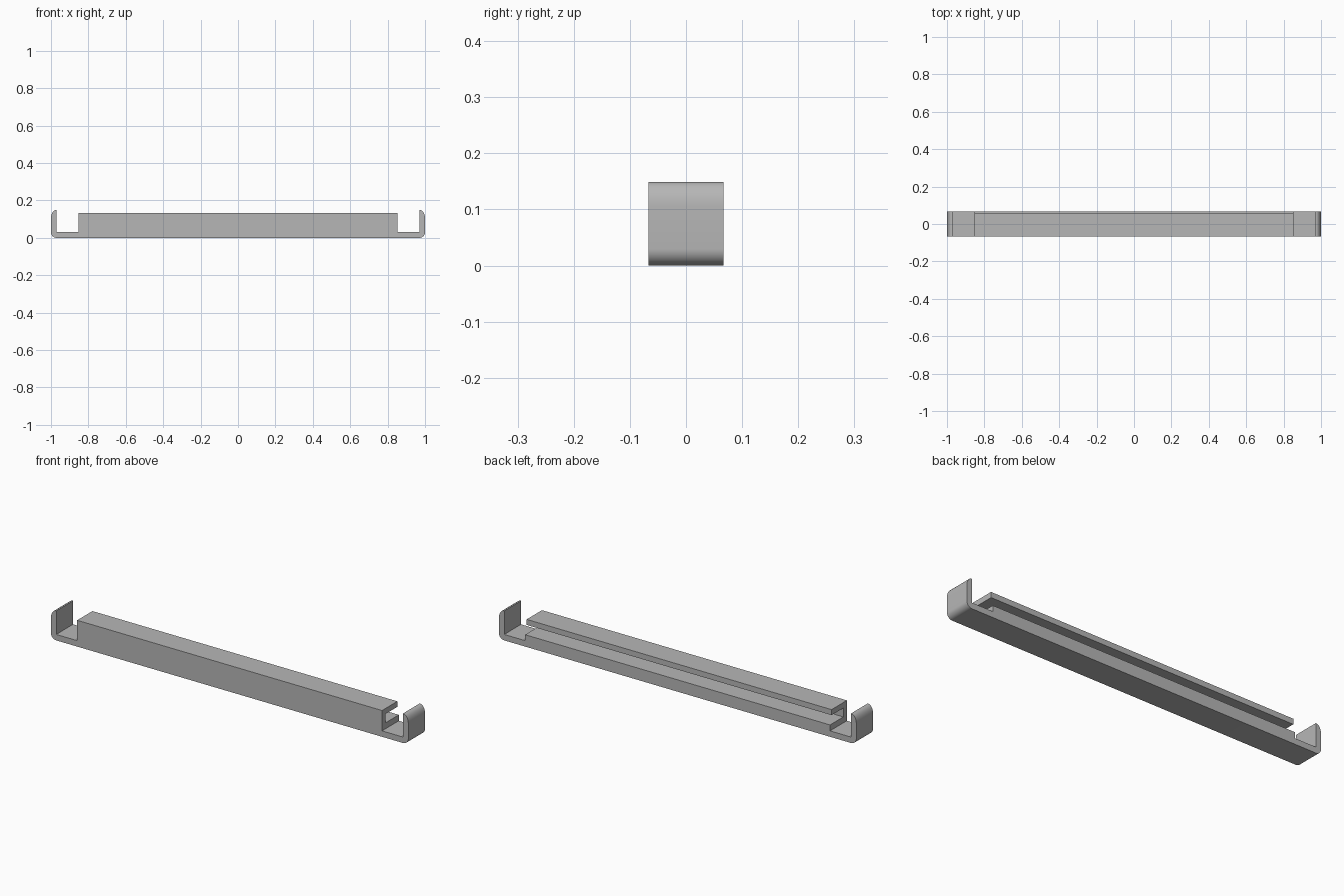
import bpy, bmesh
from math import sin, cos, pi
from mathutils import Vector

cube = bpy.data.objects.get("Cube")
if cube:
    bpy.data.objects.remove(cube, do_unlink=True)

HALF_W = 0.067      # half depth
BASE = 0.03         # thickness of base and end tabs
TAB_TOP = 0.149
BAR = 0.853         # half length of the channel
BAR_TOP = 0.133

grey = bpy.data.materials.new("satin grey")
grey.use_nodes = True
colour = (0.47, 0.47, 0.47, 1)
grey.diffuse_color = colour
grey.node_tree.nodes["Principled BSDF"].inputs["Base Color"].default_value = colour


def arc(cx, cz, rx, rz, start, end, steps=10):
    """Points on an elliptical arc, angles in quarter turns."""
    angles = [(start + (end - start) * i / steps) * pi / 2 for i in range(steps + 1)]
    return [(cx + rx * cos(a), cz + rz * sin(a)) for a in angles]


def extrude_profile(name, points, offset):
    """Close a profile into a face and extrude it into a solid."""
    bm = bmesh.new()
    face = bm.faces.new([bm.verts.new(p) for p in points])
    result = bmesh.ops.extrude_face_region(bm, geom=[face])
    moved = [g for g in result["geom"] if isinstance(g, bmesh.types.BMVert)]
    bmesh.ops.translate(bm, verts=moved, vec=Vector(offset))
    bmesh.ops.recalc_face_normals(bm, faces=bm.faces[:])
    mesh = bpy.data.meshes.new(name)
    bm.to_mesh(mesh)
    bm.free()
    mesh.materials.append(grey)
    obj = bpy.data.objects.new(name, mesh)
    bpy.context.collection.objects.link(obj)
    bpy.ops.object.select_all(action='DESELECT')
    obj.select_set(True)
    bpy.context.view_layer.objects.active = obj
    bpy.ops.object.shade_smooth_by_angle(angle=pi / 6)
    return obj


# Base strip with an upturned, rounded tab at each end
right = arc(1 - BASE, BASE, BASE, BASE, -1, 0)
right += arc(0.973, TAB_TOP - 0.045, 0.027, 0.045, 0, 1)
right += [(1 - BASE, TAB_TOP), (1 - BASE, BASE)]
left = [(-x, z) for x, z in reversed(right)]
extrude_profile("base_with_end_tabs",
                [(x, -HALF_W, z) for x, z in right + left],
                (0, 2 * HALF_W, 0))

# Channel open to the back, with a shorter top flange
wall_in = -HALF_W + 0.028
flange_back = 0.055
section = [(-HALF_W, BASE), (HALF_W, BASE), (HALF_W, 0.06), (wall_in, 0.06),
           (wall_in, 0.105), (flange_back, 0.105), (flange_back, BAR_TOP),
           (-HALF_W, BAR_TOP)]
extrude_profile("channel_rail", [(-BAR, y, z) for y, z in section], (2 * BAR, 0, 0))
